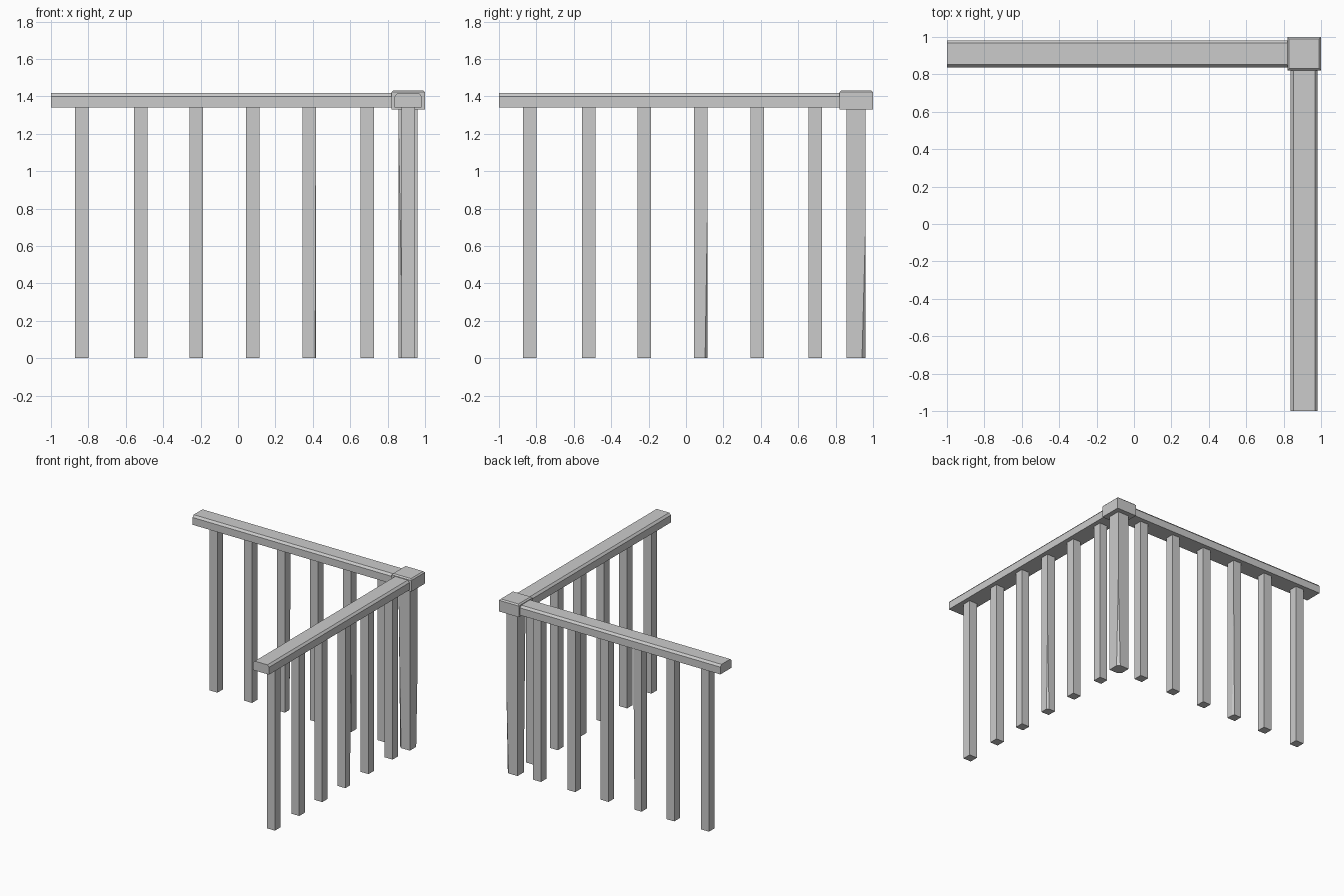
import bpy, bmesh
from mathutils import Vector

old = bpy.data.objects.get("Cube")
if old:
    bpy.data.objects.remove(old, do_unlink=True)

GREY = (0.6, 0.6, 0.6, 1)
mat = bpy.data.materials.new("plain_grey")
mat.use_nodes = True
mat.diffuse_color = GREY
mat.node_tree.nodes["Principled BSDF"].inputs["Base Color"].default_value = GREY


def finish(name, bm):
    bmesh.ops.recalc_face_normals(bm, faces=bm.faces)
    mesh = bpy.data.meshes.new(name)
    bm.to_mesh(mesh)
    bm.free()
    mesh.materials.append(mat)
    obj = bpy.data.objects.new(name, mesh)
    bpy.context.collection.objects.link(obj)
    return obj


def box(lo, hi):
    bm = bmesh.new()
    bmesh.ops.create_cube(bm, size=1)
    lo, hi = Vector(lo), Vector(hi)
    for v in bm.verts:
        v.co = (lo + hi) / 2 + v.co * (hi - lo)
    return bm


def chip(bm, x, y, half, sx, sy, dx, dy, height):
    """Slice a tapering sliver off one vertical corner, widest at the ground."""
    cx, cy = x + sx * half, y + sy * half
    a = Vector((cx - sx * dx, cy, 0))
    b = Vector((cx, cy - sy * dy, 0))
    n = (b - a).cross(Vector((cx, cy, height)) - a).normalized()
    if n.dot(Vector((cx, cy, 0)) - a) < 0:
        n = -n
    cut = bmesh.ops.bisect_plane(bm, geom=bm.verts[:] + bm.edges[:] + bm.faces[:],
                                 plane_co=a, plane_no=n, clear_outer=True)
    edges = [e for e in cut["geom_cut"] if isinstance(e, bmesh.types.BMEdge)]
    bmesh.ops.holes_fill(bm, edges=edges)


def post(name, x, y, half, top, chips=()):
    bm = box((x - half, y - half, 0), (x + half, y + half, top))
    for c in chips:
        chip(bm, x, y, half, *c)
    finish(name, bm)


def rail(name, along_x):
    """Handrail with chamfered long top edges."""
    section = [(0.838, 1.34), (0.982, 1.34), (0.982, 1.4),
               (0.967, 1.417), (0.853, 1.417), (0.838, 1.4)]
    bm = bmesh.new()
    verts = [bm.verts.new((-1, s, z) if along_x else (s, -1, z)) for s, z in section]
    face = bm.faces.new(verts)
    out = bmesh.ops.extrude_face_region(bm, geom=[face])
    moved = [v for v in out["geom"] if isinstance(v, bmesh.types.BMVert)]
    shift = Vector((1.84, 0, 0)) if along_x else Vector((0, 1.84, 0))
    bmesh.ops.translate(bm, verts=moved, vec=shift)
    finish(name, bm)


# Handrails
rail("back_rail", True)
rail("side_rail", False)

# Balusters, a few with chipped corners
positions = [-0.835, -0.52, -0.222, 0.078, 0.38, 0.692]
back_chips = {2: [(1, 1, 0.008, 0.02, 1.0)], 4: [(1, -1, 0.004, 0.004, 1.0)]}
side_chips = {3: [(1, 1, 0.015, 0.012, 0.75)]}
for i, p in enumerate(positions):
    post(f"back_baluster_{i + 1}", p, 0.91, 0.036, 1.345, back_chips.get(i, ()))
    post(f"side_baluster_{i + 1}", 0.91, p, 0.036, 1.345, side_chips.get(i, ()))

# Corner post
post("corner_post", 0.91, 0.91, 0.051, 1.34,
     [(1, 1, 0.02, 0.02, 0.75), (-1, -1, 0.022, 0.02, 1.2)])

# Post cap with softened top edges
cap = box((0.82, 0.822, 1.33), (1, 1, 1.432))
top_edges = [e for e in cap.edges if all(v.co.z > 1.4 for v in e.verts)]
bmesh.ops.bevel(cap, geom=top_edges, offset=0.01, segments=1, affect='EDGES')
finish("post_cap", cap)
